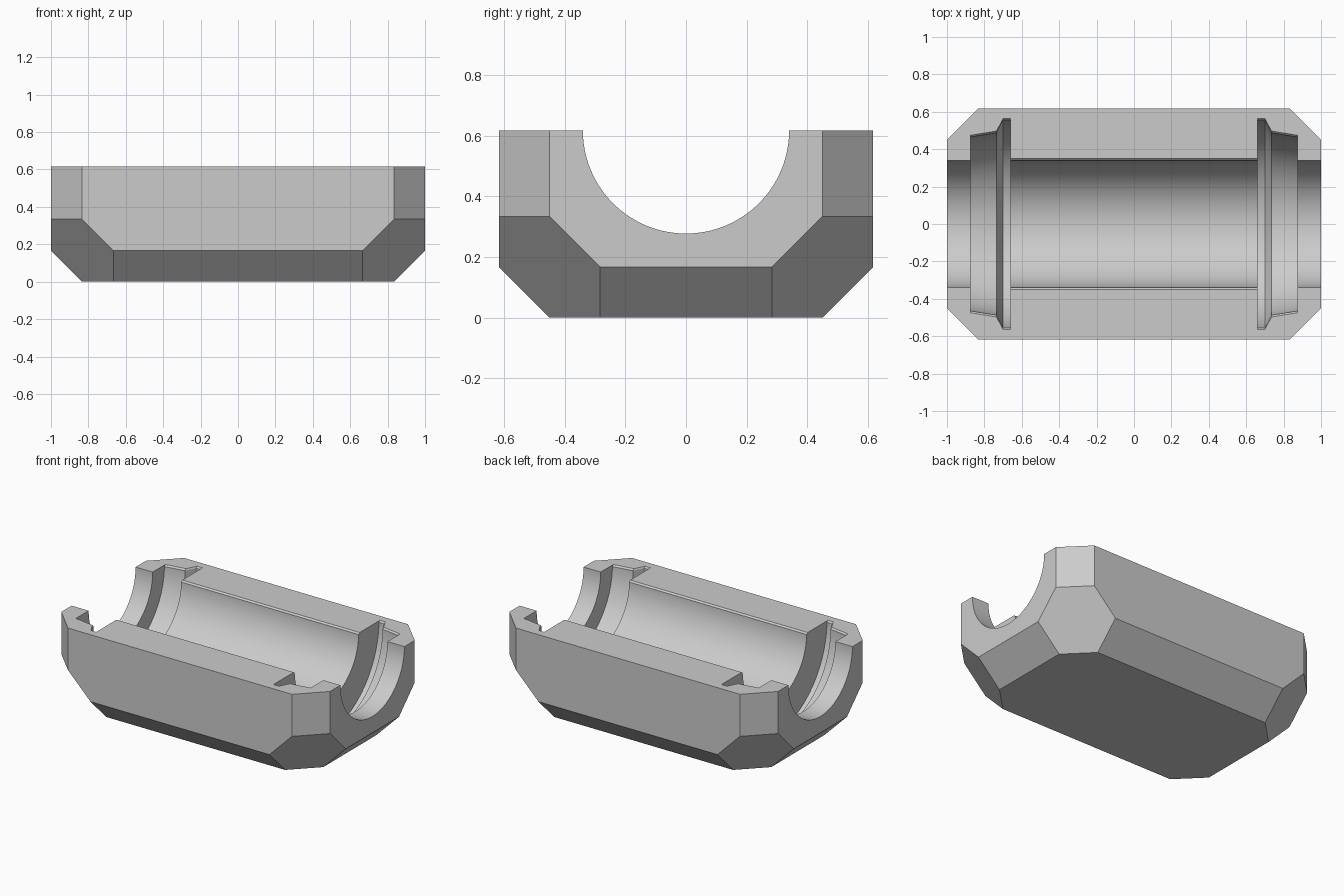
import bpy, bmesh, math
from mathutils import Matrix

cube = bpy.data.objects.get("Cube")
if cube:
    bpy.data.objects.remove(cube, do_unlink=True)

HALF_X, HALF_Y, TOP = 1.0, 0.617, 0.617
C = 0.167          # edge bevel width
LIP = 0.01         # small bevel along the split line
SIDES = 128

grey = bpy.data.materials.new("light grey")
grey.use_nodes = True
grey.diffuse_color = (0.6, 0.6, 0.6, 1)
grey.node_tree.nodes["Principled BSDF"].inputs["Base Color"].default_value = (0.6, 0.6, 0.6, 1)


def finish(bm, name):
    bmesh.ops.recalc_face_normals(bm, faces=bm.faces)
    mesh = bpy.data.meshes.new(name)
    bm.to_mesh(mesh)
    bm.free()
    mesh.materials.append(grey)
    obj = bpy.data.objects.new(name, mesh)
    bpy.context.collection.objects.link(obj)
    return obj


# Half housing: a block with bevelled edges and hexagonal cut corners
bm = bmesh.new()
insets = [(C, 0, 2 * C), (2 * C, 0, C), (0, C, 2 * C), (0, 2 * C, C),
          (C, 2 * C, 0), (2 * C, C, 0), (C, 0, TOP), (0, C, TOP)]
for sx in (-1, 1):
    for sy in (-1, 1):
        for a, b, z in insets:
            bm.verts.new((sx * (HALF_X - a), sy * (HALF_Y - b), z))
bmesh.ops.convex_hull(bm, input=bm.verts)
bmesh.ops.dissolve_limit(bm, angle_limit=0.01, verts=bm.verts, edges=bm.edges)
body = finish(bm, "half_housing")

# Cavity profile: (x, radius) from the middle outwards, mirrored
half = [(0.66, 0.34), (0.66, 0.555), (0.70, 0.555), (0.735, 0.487),
        (0.873, 0.465), (0.873, 0.34)]
inner = [(-x, r) for x, r in reversed(half)] + half

# Bore with ring grooves, turned about the x axis
bm = bmesh.new()
rings = []
for x, r in [(-1.1, 0.34)] + inner + [(1.1, 0.34)]:
    angles = [2 * math.pi * i / SIDES for i in range(SIDES)]
    rings.append([bm.verts.new((x, r * math.cos(t), TOP + r * math.sin(t))) for t in angles])
for lower, upper in zip(rings, rings[1:]):
    for i in range(SIDES):
        j = (i + 1) % SIDES
        bm.faces.new((lower[i], lower[j], upper[j], upper[i]))
bm.faces.new(rings[0])
bm.faces.new(rings[-1])
bore = finish(bm, "bore_cutter")

# Narrow bevel where the cavity meets the split face
bm = bmesh.new()
loops = []
for z, grow in ((TOP - LIP, 0), (TOP + LIP, 2 * LIP)):
    outline = [(x, r + grow) for x, r in inner]
    outline += [(x, -r) for x, r in reversed(outline)]
    loops.append([bm.verts.new((x, y, z)) for x, y in outline])
bm.faces.new(loops[0])
bm.faces.new(loops[1])
count = len(loops[0])
for i in range(count):
    j = (i + 1) % count
    bm.faces.new((loops[0][i], loops[0][j], loops[1][j], loops[1][i]))
lip = finish(bm, "lip_cutter")

# Cut the cavity and tidy up
bpy.ops.object.select_all(action='DESELECT')
bpy.context.view_layer.objects.active = body
body.select_set(True)
for cutter in (bore, lip):
    cutter.hide_render = True
    mod = body.modifiers.new(cutter.name, 'BOOLEAN')
    mod.operation = 'DIFFERENCE'
    mod.solver = 'EXACT'
    mod.object = cutter
    bpy.ops.object.modifier_apply(modifier=mod.name)
    bpy.data.objects.remove(cutter, do_unlink=True)
bpy.ops.object.shade_smooth_by_angle(angle=math.radians(15))
